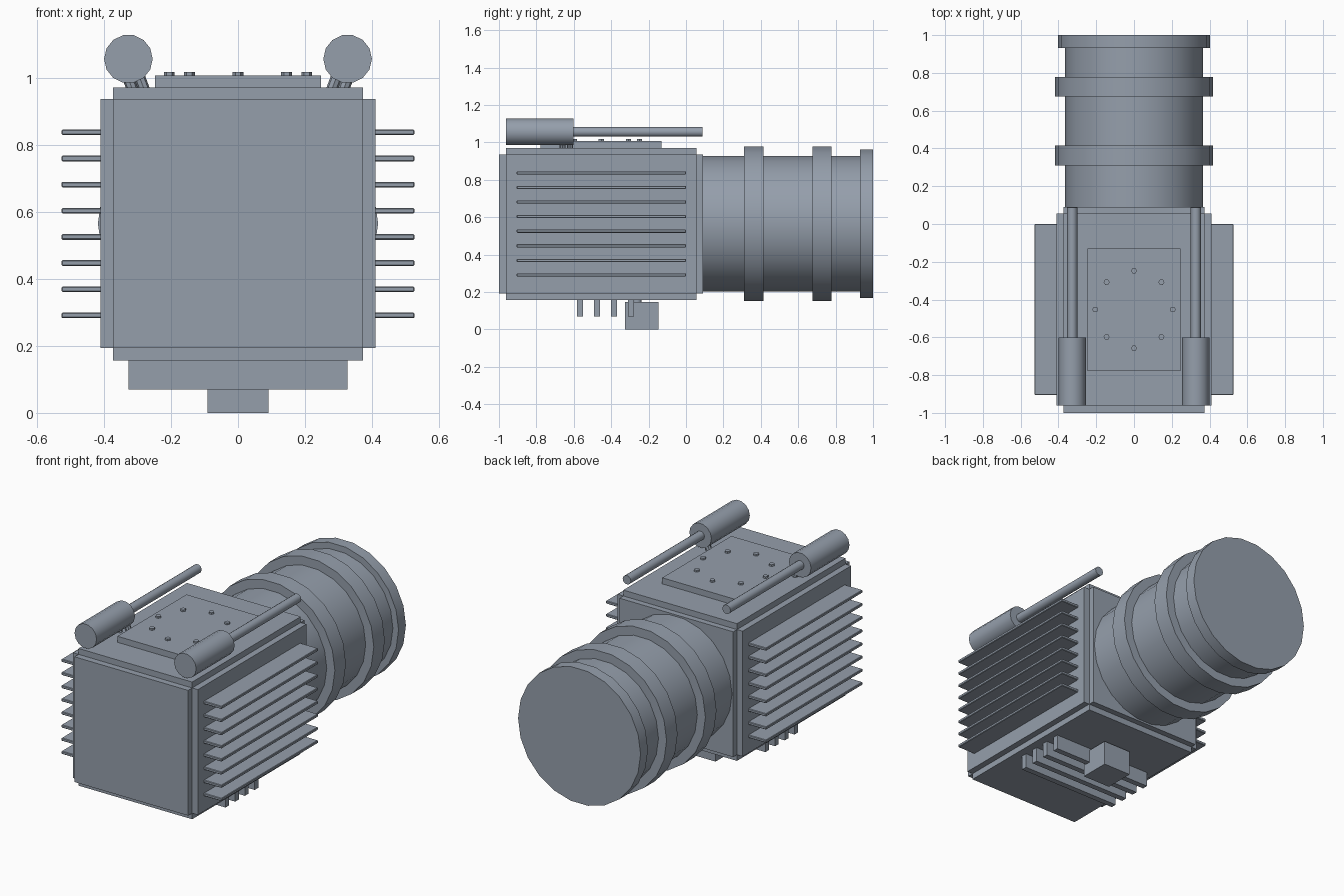
import bpy, math
from mathutils import Vector, Matrix

if "Cube" in bpy.data.objects:
    bpy.data.objects.remove(bpy.data.objects["Cube"])

# Blue-grey paint shared by every part
paint = bpy.data.materials.new("blue_grey_paint")
paint.diffuse_color = (0.30, 0.345, 0.41, 1)
paint.use_nodes = True
paint.node_tree.nodes["Principled BSDF"].inputs["Base Color"].default_value = paint.diffuse_color


def box(name, x0, x1, y0, y1, z0, z1, bevel=0):
    bpy.ops.mesh.primitive_cube_add(size=1, location=((x0 + x1) / 2, (y0 + y1) / 2, (z0 + z1) / 2))
    o = bpy.context.object
    o.name = name
    o.scale = (x1 - x0, y1 - y0, z1 - z0)
    bpy.ops.object.transform_apply(location=False, rotation=False, scale=True)
    o.data.materials.append(paint)
    if bevel:
        m = o.modifiers.new("edge", 'BEVEL')
        m.width = bevel
        m.segments = 1
    return o


def rod(name, a, b, r, sides, smooth=True):
    a, b = Vector(a), Vector(b)
    d = b - a
    bpy.ops.mesh.primitive_cylinder_add(vertices=sides, radius=r, depth=d.length, location=(a + b) / 2)
    o = bpy.context.object
    o.name = name
    # quarter turn puts a corner of the section on the x axis
    o.data.transform(Matrix.Rotation(math.pi / 2, 4, 'Z'))
    o.rotation_euler = Vector((0, 0, 1)).rotation_difference(d).to_euler()
    o.data.materials.append(paint)
    if smooth:
        bpy.ops.object.shade_smooth_by_angle(angle=math.radians(40))
    return o


# Housing: three crossed boxes give the stepped edges
box("housing_sides", -0.41, 0.41, -0.962, 0.055, 0.193, 0.936)
box("housing_top_bottom", -0.373, 0.373, -0.962, 0.055, 0.157, 0.971)
box("housing_front_back", -0.373, 0.373, -1.0, 0.09, 0.193, 0.936)

# Top plate with a circle of bolts
box("top_plate", -0.247, 0.247, -0.778, -0.13, 0.96, 1.007)
for i in range(8):
    t = i * math.pi / 4
    x, y = 0.205 * math.cos(t), -0.453 + 0.205 * math.sin(t)
    rod("plate_bolt", (x, y, 1.0), (x, y, 1.017), 0.016, 6, False)

# Side cooling fins
for s in (-1, 1):
    for i in range(8):
        z = 0.291 + i * 0.078
        x0, x1 = sorted((s * 0.40, s * 0.526))
        box("side_fin", x0, x1, -0.905, 0.0, z - 0.0085, z + 0.0085, 0.003)

# Underside fins and mounting foot
for i in range(4):
    y = -0.567 + i * 0.091
    box("bottom_fin", -0.327, 0.327, y - 0.017, y + 0.017, 0.07, 0.163)
box("mount_foot", -0.091, 0.091, -0.327, -0.147, 0.0, 0.147)
rod("foot_stem", (0, -0.262, 0.14), (0, -0.262, 0.163), 0.025, 12)

# Round barrel with collars
for name, y0, y1, r in (("barrel", 0.05, 0.99, 0.365), ("collar_inner", 0.311, 0.415, 0.418),
                        ("collar_outer", 0.676, 0.779, 0.418), ("end_flange", 0.931, 1.0, 0.402)):
    rod(name, (0, y0, 0.565), (0, y1, 0.565), r, 22)

# Pair of top actuators: cylinder, piston rod and slanted legs
for s in (-1, 1):
    x = s * 0.327
    rod("actuator_cylinder", (x, -0.962, 1.056), (x, -0.602, 1.056), 0.0725, 14)
    rod("actuator_rod", (x, -0.61, 1.056), (x, 0.088, 1.056), 0.027, 10)
    for y, foot in ((-0.62, 0.28), (-0.66, 0.315)):
        rod("actuator_leg", (s * (foot + 0.028), y, 1.04), (s * foot, y, 0.965), 0.017, 8)
